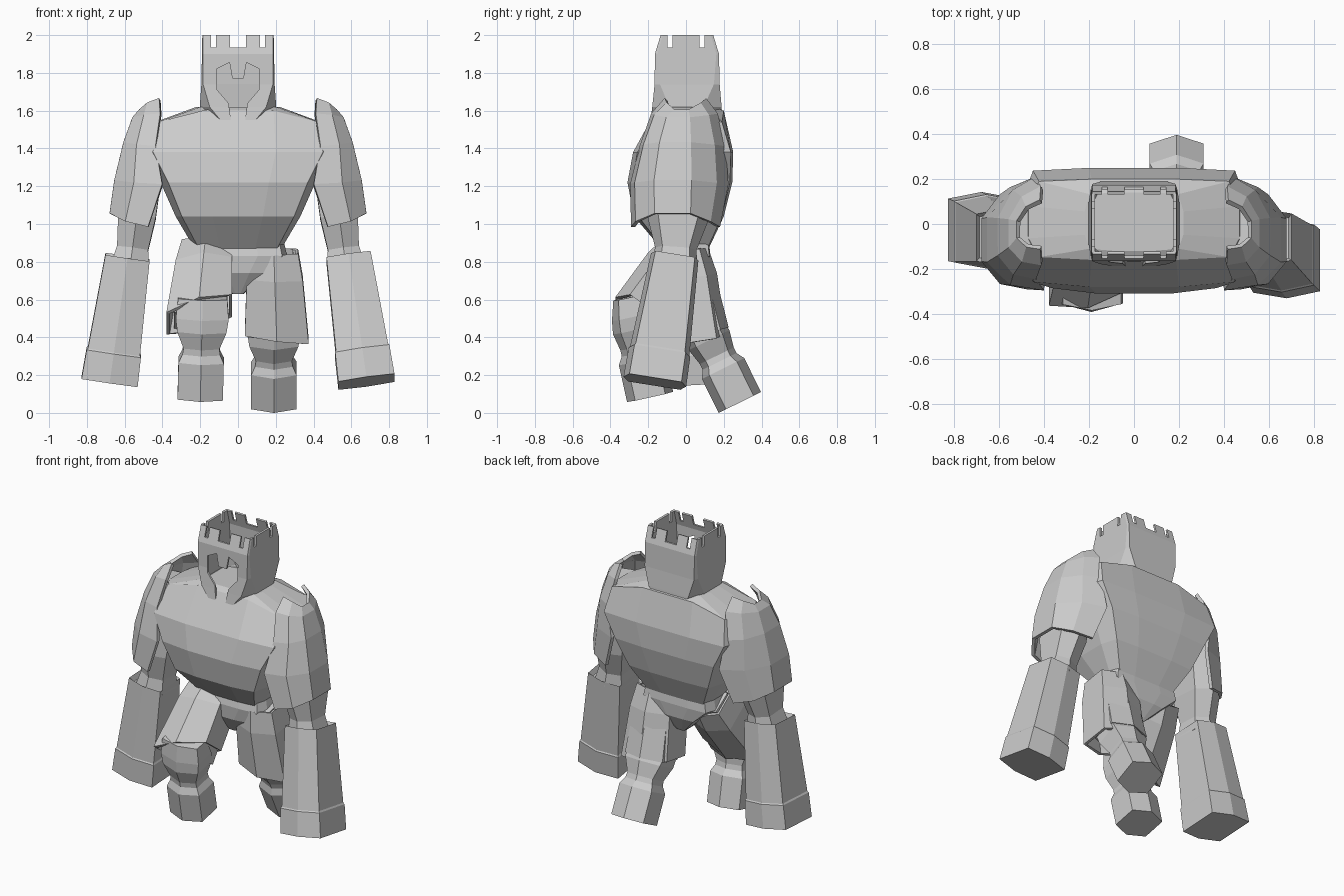
import bpy, bmesh
from mathutils import Vector

cube = bpy.data.objects.get("Cube")
if cube:
    bpy.data.objects.remove(cube)

stone = bpy.data.materials.new("pale_stone_grey")
stone.use_nodes = True
GREY = (0.6, 0.6, 0.6, 1)
stone.diffuse_color = GREY
stone.node_tree.nodes["Principled BSDF"].inputs["Base Color"].default_value = GREY


def loft(name, rings, closed=True, caps=True, wall=0):
    """Skin a stack of equal rings; wall > 0 turns the skin into a shell."""
    bm = bmesh.new()
    rows = [[bm.verts.new(p) for p in r] for r in rings]
    n = len(rows[0])
    for a, b in zip(rows, rows[1:]):
        for i in range(n if closed else n - 1):
            j = (i + 1) % n
            bm.faces.new((a[i], a[j], b[j], b[i]))
    if caps:
        bm.faces.new(rows[0])
        bm.faces.new(rows[-1])
    bmesh.ops.recalc_face_normals(bm, faces=bm.faces)
    mesh = bpy.data.meshes.new(name)
    bm.to_mesh(mesh)
    bm.free()
    ob = bpy.data.objects.new(name, mesh)
    bpy.context.collection.objects.link(ob)
    mesh.materials.append(stone)
    if wall:
        m = ob.modifiers.new("wall", 'SOLIDIFY')
        m.thickness = wall
        m.offset = 0
    return ob


def limb(name, p0, p1, profile, flat=.65, slant=0, **kw):
    """Six-sided limb along p0-p1; profile holds (t, half width, half depth).
    flat is the share of the depth taken by the side faces; slant skews the hem."""
    p0, p1 = Vector(p0), Vector(p1)
    axis = (p0 - p1).normalized()
    vy = axis.cross(Vector((1, 0, 0))).normalized()
    vx = vy.cross(axis)
    hexagon = [(0, -1), (1, -flat), (1, flat), (0, 1), (-1, flat), (-1, -flat)]
    rings = [[p0.lerp(p1, t + slant * x * t) + vx * x * rx + vy * y * ry
              for x, y in hexagon] for t, rx, ry in profile]
    return loft(name, rings, **kw)


def cut(ob, cutter):
    bpy.context.view_layer.objects.active = ob
    for name in [m.name for m in ob.modifiers]:
        bpy.ops.object.modifier_apply(modifier=name)
    m = ob.modifiers.new("cut", 'BOOLEAN')
    m.object = cutter
    m.solver = 'EXACT'
    bpy.ops.object.modifier_apply(modifier="cut")
    bpy.data.objects.remove(cutter)


def box(x0, x1, y0, y1, z0, z1):
    return loft("cutter", [[(x0, y0, z), (x1, y0, z), (x1, y1, z), (x0, y1, z)]
                           for z in (z0, z1)])


def body_ring(z, w, f, b, drop=0):
    side = [(.4, f), (.9, f * .92), (1, f * .4), (1, b * .4), (.9, b * .95), (.4, b)]
    pts = side + [(-x, y) for x, y in reversed(side)]
    return [(x * w, y, z - drop * max(0, abs(x) - .4)) for x, y in pts]


# Torso and pelvis
loft("torso", [body_ring(*r) for r in (
    (.87, .23, -.13, .12), (1.04, .33, -.275, .2), (1.22, .41, -.31, .245),
    (1.38, .5, -.28, .25), (1.6, .47, -.16, .2, .12), (1.62, .22, -.12, .14))])
loft("pelvis", [body_ring(*r) for r in (
    (.63, .03, -.06, .06), (.74, .15, -.13, .12), (.83, .26, -.14, .13),
    (.92, .24, -.12, .12))])


# Hollow helmet with battlements and a cut face opening
def head_ring(z, w, front, f, b, mid):
    half = [(front, f), (w, f * mid), (w, b * mid), (front, b)]
    return [(x, y, z) for x, y in half + [(-x, y) for x, y in reversed(half)]]


helmet = loft("helmet", [head_ring(*r) for r in (
    (1.55, .15, .09, -.18, .185, .5), (1.62, .195, .145, -.172, .182, .5),
    (1.74, .186, .18, -.16, .172, .85), (1.9, .183, .181, -.158, .168, .95),
    (2, .181, .179, -.128, .138, .95))], caps=False, wall=.016)
half_face = [(.035, 1.5), (.04, 1.57), (.05, 1.64), (.11, 1.71), (.115, 1.82),
             (.045, 1.855), (.03, 1.77)]
outline = half_face + [(-x, z) for x, z in reversed(half_face)]
cut(helmet, loft("cutter", [[(x, y, z) for x, z in outline] for y in (-.3, -.1)]))
for x, w in ((-.13, .013), (0, .042), (.13, .013)):
    cut(helmet, box(x - w, x + w, -.3, .3, 1.935, 2.1))
for y in (-.085, .085):
    cut(helmet, box(-.3, .3, y - .014, y + .014, 1.935, 2.1))


# Shoulder shells: open on the inside, horned at the top
def shell_ring(s, z, inner, outer, f, b, tilt):
    mid = inner * .4 + outer * .6
    return [(s * x, y, z + k * tilt) for x, y, k in (
        (inner, f, -1), (mid, f * .92, -.2), (outer, f * .58, 1),
        (outer, b * .12, 1), (mid, b * .72, -.2), (inner, b, -1))]


for s, side, hand_y in ((1, "left", -.165), (-1, "right", -.025)):
    loft(side + "_shoulder_shell", [shell_ring(s, *r) for r in (
        (1.02, .475, .67, -.28, .17, .035), (1.22, .4, .645, -.285, .215, .01),
        (1.42, .435, .597, -.235, .2, .01), (1.57, .41, .55, -.175, .16, -.01),
        (1.63, .415, .515, -.105, .1, -.03))], closed=False, caps=False, wall=.022)
    limb(side + "_upper_arm", (s * .47, -.01, 1.52), (s * .57, -.06, .78),
         [(0, .07, .1), (.3, .1, .16), (.65, .1, .165), (.88, .083, .11), (1, .1, .12)])
    # Gauntlet with a recessed cuff, and a stepped fist at its end
    wrist, tip = (s * .585, -.06, .825), (s * .68, hand_y, .165)
    limb(side + "_gauntlet", wrist, tip,
         [(.05, .1, .11), (0, .118, .127), (.78, .14, .16), (.78, .12, .13)], flat=.83)
    limb(side + "_fist", wrist, tip,
         [(.7, .12, .13), (.765, .145, .165), (1, .15, .168)], flat=.83)

# Legs mid-stride: thigh, thigh shell and booted shin
STRIDE = {
    "right": ((-.17, 0, .86), (-.2, -.25, .48), (-.205, -.25, .52), (-.19, -.28, .49), (-.2, -.19, .085), -.17),
    "left": ((.19, -.01, .85), (.19, .1, .42), (.205, .06, .4), (.19, .1, .43), (.19, .285, .055), .06),
}
for side, (hip, knee, hem, shin, sole, slant) in STRIDE.items():
    limb(side + "_thigh", hip, knee, [(0, .1, .11), (.5, .13, .13), (1, .14, .13)])
    limb(side + "_thigh_shell", hip, hem,
         [(0, .12, .12), (.3, .14, .145), (1, .16, .145)], slant=slant, caps=False, wall=.02)
    limb(side + "_shin_and_boot", shin, sole,
         [(-.3, .13, .08), (-.05, .14, .11), (.12, .13, .12), (.34, .095, .1),
          (.42, .1, .1), (.52, .12, .125), (1, .12, .125)])
